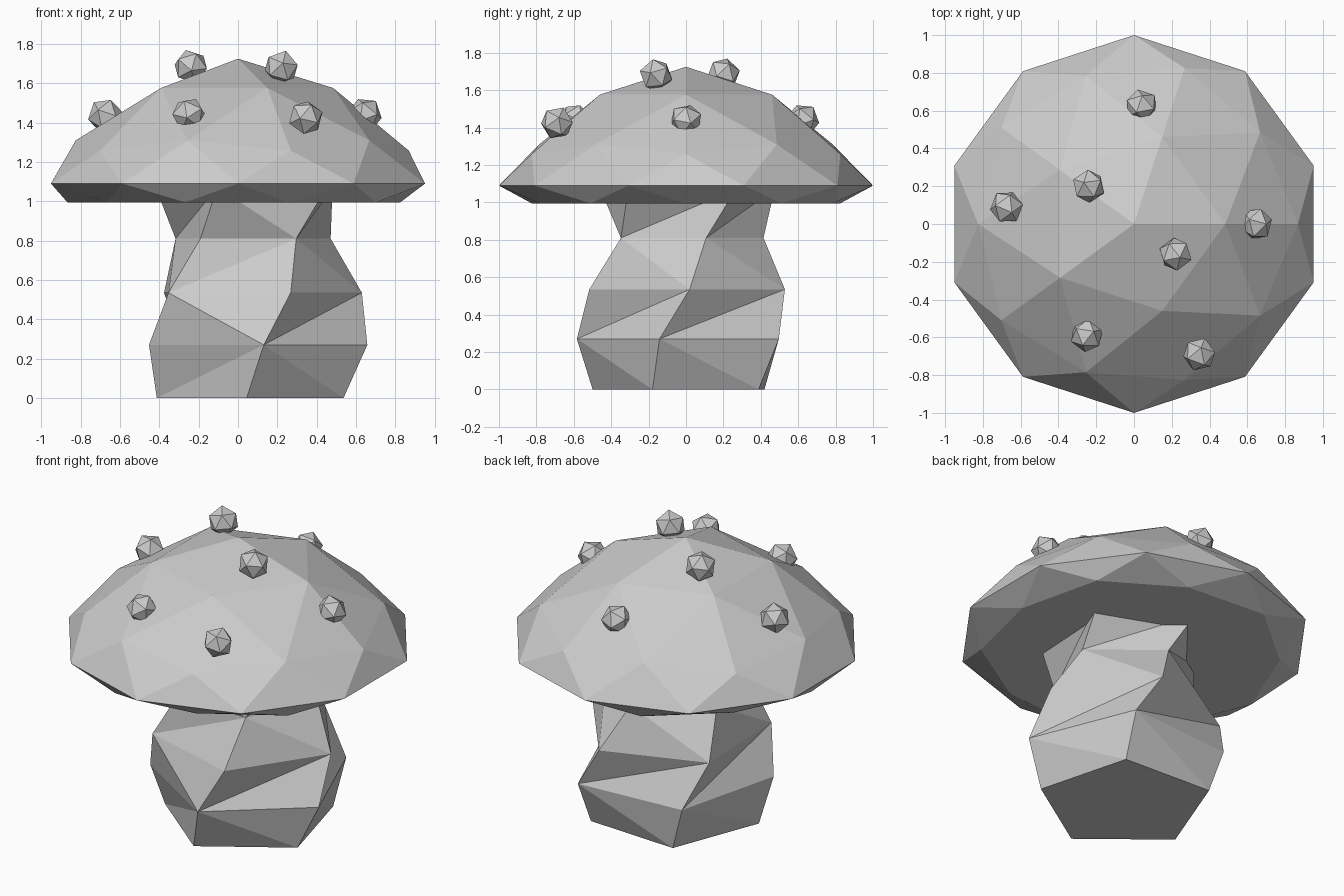
import bpy, bmesh, math
from mathutils import Matrix, Vector

if "Cube" in bpy.data.objects:
    bpy.data.objects.remove(bpy.data.objects["Cube"])

grey = bpy.data.materials.new("light_grey")
grey.use_nodes = True
grey.diffuse_color = (0.6, 0.6, 0.6, 1)
grey.node_tree.nodes["Principled BSDF"].inputs["Base Color"].default_value = (0.6, 0.6, 0.6, 1)


def finish(bm, name):
    bmesh.ops.recalc_face_normals(bm, faces=bm.faces)
    mesh = bpy.data.meshes.new(name)
    bm.to_mesh(mesh)
    bm.free()
    mesh.materials.append(grey)
    obj = bpy.data.objects.new(name, mesh)
    bpy.context.collection.objects.link(obj)
    return obj


# Cap: faceted dome with a shallow, flat underside
RIM, DOME, UNDER = 1.09, 0.635, 0.995
bm = bmesh.new()
bmesh.ops.create_icosphere(bm, subdivisions=2, radius=1)
for v in bm.verts:
    z = v.co.z
    if z > 0.05:
        pinch = 0.92 if 0.8 < z < 0.9 else 0.97
        v.co = (v.co.x * pinch, v.co.y * pinch, RIM + DOME * z ** 1.65)
    elif z < -0.05:
        v.co = (v.co.x * 0.97, v.co.y * 0.97, UNDER)
    else:
        v.co.z = RIM
finish(bm, "cap")

# Stem: twisted five-sided rings (height, radius, turn in degrees, centre x)
rings = [(0, 0.50, -93, 0.07), (0.27, 0.585, -86, 0.09), (0.535, 0.55, -70, 0.08),
         (0.81, 0.415, -57, 0.07), (1.07, 0.49, -39, 0.07)]
SIDES = 5
bm = bmesh.new()
loops = []
for z, r, turn, cx in rings:
    angles = [math.radians(turn + 360 * i / SIDES) for i in range(SIDES)]
    loops.append([bm.verts.new((cx + r * math.cos(a), r * math.sin(a), z)) for a in angles])
for band, (low, top) in enumerate(zip(loops, loops[1:])):
    for i in range(SIDES):
        j = (i + 1) % SIDES
        # the closing side of each band folds the other way
        if (band % 2 == 1) != (j == 0):
            bm.faces.new((low[i], low[j], top[j]))
            bm.faces.new((low[i], top[j], top[i]))
        else:
            bm.faces.new((low[i], low[j], top[i]))
            bm.faces.new((low[j], top[j], top[i]))
bm.faces.new(loops[0])
bm.faces.new(loops[-1])
finish(bm, "stem")

# Spots: small twenty-sided bumps leaning out along the dome
spots = [(0.04, 0.625, 1.44), (-0.24, 0.20, 1.685), (-0.675, 0.09, 1.435), (0.645, 0, 1.44),
         (0.22, -0.16, 1.68), (-0.25, -0.59, 1.44), (0.345, -0.69, 1.425)]
for n, (x, y, z) in enumerate(spots, 1):
    bm = bmesh.new()
    bmesh.ops.create_icosphere(bm, subdivisions=1, radius=0.09)
    lean = Vector((x, y, 0.8)).to_track_quat('Z', 'Y').to_matrix().to_4x4()
    bmesh.ops.transform(bm, matrix=Matrix.Translation((x, y, z)) @ lean, verts=bm.verts)
    finish(bm, f"spot_{n}")
